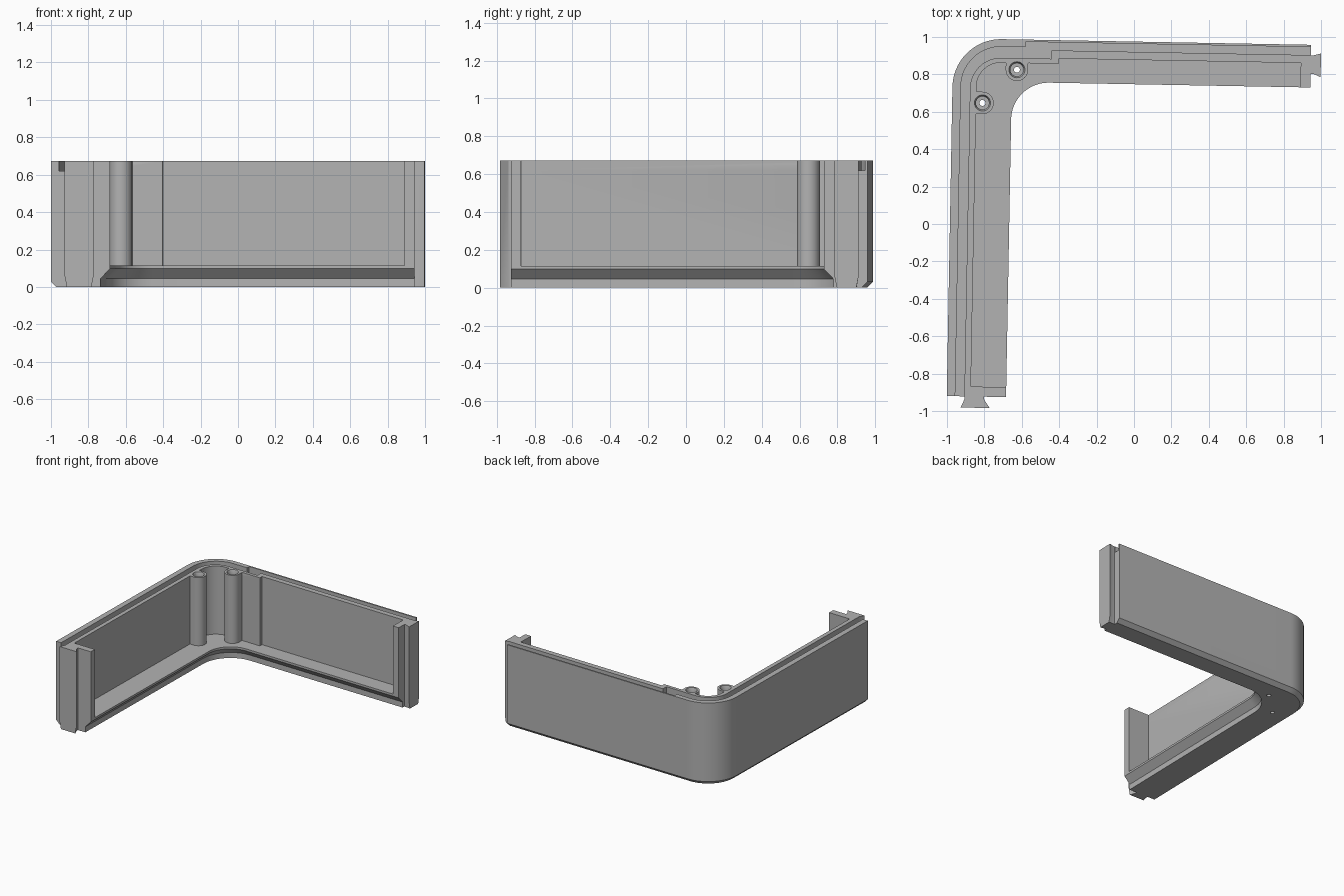
import bpy, bmesh, math

if "Cube" in bpy.data.objects:
    bpy.data.objects.remove(bpy.data.objects["Cube"])

grey = bpy.data.materials.new("plain grey")
grey.use_nodes = True
colour = (0.45, 0.45, 0.45, 1)
grey.diffuse_color = colour
grey.node_tree.nodes["Principled BSDF"].inputs["Base Color"].default_value = colour

END = 1.913          # length of both arms from the outer corner
TOP = 0.672          # rim height
FLOOR = 0.115        # top of the floor
GROOVE = 0.62        # bottom of the seal groove
TILT = math.radians(1.05)
parts = []


def place(a, b, z):
    """a: distance from the left outer wall, b: distance from the back outer wall."""
    s, c = math.sin(TILT), math.cos(TILT)
    return (-0.966 + a * c - b * s, 0.993 - a * s - b * c, z)


def path(da, db, r, step=None):
    """L-shaped line with a rounded corner; step = (position, new back offset)."""
    pts = [(da, END)]
    for i in range(25):
        t = math.pi / 2 * i / 24
        pts.append((da + r - r * math.cos(t), db + r - r * math.sin(t)))
    if step:
        at, db2 = step
        pts += [(at, db), (at, db2)]
        db = db2
    return pts + [(END, db)]


def band(outer, inner):
    return outer + inner[::-1]


def loft(name, levels):
    """Skin a list of (height, outline) levels and cap both ends."""
    bm = bmesh.new()
    rings = [[bm.verts.new(place(a, b, z)) for a, b in pts] for z, pts in levels]
    for lo, hi in zip(rings, rings[1:]):
        for i in range(len(lo)):
            bm.faces.new((lo[i - 1], lo[i], hi[i], hi[i - 1]))
    bm.faces.new(rings[0])
    bm.faces.new(rings[-1])
    bmesh.ops.recalc_face_normals(bm, faces=bm.faces)
    mesh = bpy.data.meshes.new(name)
    bm.to_mesh(mesh)
    bm.free()
    mesh.materials.append(grey)
    obj = bpy.data.objects.new(name, mesh)
    bpy.context.collection.objects.link(obj)
    parts.append(obj)
    return obj


def prism(name, outline, z0, z1):
    return loft(name, [(z0, outline), (z1, outline)])


def circle(a, b, r):
    turn = [2 * math.pi * i / 32 for i in range(32)]
    return [(a + r * math.cos(t), b + r * math.sin(t)) for t in turn]


def swap(pts):
    """Mirror an outline from the left arm to the back arm."""
    return [(b, a) for a, b in pts]


# Floor: chamfered outer foot, undercut inner edge
def floor_outline(foot, under):
    return band(path(foot, foot, 0.26 - foot),
                path(0.317 - under, 0.228 - under, 0.2 + under))


floor = loft("floor", [(0, floor_outline(0.03, 0.05)),
                       (0.03, floor_outline(0, 0.05)),
                       (0.045, floor_outline(0, 0.05)),
                       (0.098, floor_outline(0, 0)),
                       (FLOOR, floor_outline(0, 0))])

# Wall and the two lips either side of the seal groove
outer = path(0, 0, 0.26)
groove_outer = path(0.045, 0.04, 0.215, (0.386, 0.012))
groove_inner = path(0.094, 0.1, 0.165, (0.526, 0.055))
inner = path(0.128, 0.126, 0.13, (0.566, 0.098))
wall_outer = path(0, 0, 0.26, (0.566, 0))
wall = prism("wall", band(wall_outer, inner), FLOOR, GROOVE)
outer_lip = prism("outer_lip", band(wall_outer, groove_outer), GROOVE, TOP)
inner_lip = prism("inner_lip", band(groove_inner, inner), GROOVE, TOP)

# End walls
left_end = [(0.128, 1.86), (0.128, END), (0.317, END), (0.317, 1.86)]
back_end = swap([(0.098, 1.86), (0.098, END), (0.228, END), (0.228, 1.86)])
prism("left_end_wall", left_end, FLOOR, TOP)
prism("back_end_wall", back_end, FLOOR, TOP)


# Dovetail keys, narrowed at the foot
def dovetail(name, tip0, tip1, neck0, neck1, length, mirror):
    levels = []
    for z, trim in ((0, 0.012), (0.06, 0), (TOP, 0)):
        pts = [(neck0, END - 0.002), (neck0, END + 0.015),
               (tip0 + trim, END + length), (tip1 - trim, END + length),
               (neck1, END + 0.015), (neck1, END - 0.002)]
        levels.append((z, swap(pts) if mirror else pts))
    loft(name, levels)


dovetail("left_dovetail", 0.075, 0.23, 0.095, 0.2, 0.06, False)
dovetail("back_dovetail", 0.045, 0.172, 0.056, 0.155, 0.054, True)

# Screw bosses blended into the wall
BOSS_D, BOSS_POS, BOSS_R = 0.162, 0.343, 0.06
arc = [math.pi * i / 20 - math.pi / 2 for i in range(21)]
boss = [(BOSS_D + BOSS_R * math.cos(t), BOSS_POS + BOSS_R * math.sin(t)) for t in arc]
boss = [(0.112, BOSS_POS - BOSS_R)] + boss + [(0.112, BOSS_POS + BOSS_R)]
left_boss = prism("left_boss", boss, FLOOR, GROOVE)
back_boss = prism("back_boss", swap(boss), FLOOR, GROOVE)
left_top = prism("left_boss_top", boss, GROOVE, TOP)
back_top = prism("back_boss_top", swap(boss), GROOVE, TOP)

# Stepped screw holes
hole_steps = ((-0.1, 0.016), (0.4, 0.016), (0.401, 0.035), (0.65, 0.035),
              (TOP, 0.043), (0.75, 0.043))
cutters = []
for a, b in ((BOSS_D, BOSS_POS), (BOSS_POS, BOSS_D)):
    cutter = loft("screw_hole_cutter", [(z, circle(a, b, r)) for z, r in hole_steps])
    cutter.hide_render = True
    parts.remove(cutter)
    cutters.append(cutter)
for obj in (floor, wall, inner_lip, left_boss, back_boss, left_top, back_top):
    for cutter in cutters:
        mod = obj.modifiers.new("screw_hole", 'BOOLEAN')
        mod.operation = 'DIFFERENCE'
        mod.solver = 'EXACT'
        mod.object = cutter
bpy.context.view_layer.update()
graph = bpy.context.evaluated_depsgraph_get()
for obj in parts:
    if obj.modifiers:
        cut = bpy.data.meshes.new_from_object(obj.evaluated_get(graph))
        obj.modifiers.clear()
        obj.data = cut
for cutter in cutters:
    bpy.data.objects.remove(cutter)

# Smooth the rounded corners, keep edges sharp
bpy.ops.object.select_all(action='DESELECT')
for obj in parts:
    obj.select_set(True)
bpy.context.view_layer.objects.active = floor
bpy.ops.object.shade_smooth_by_angle(angle=math.radians(30))
